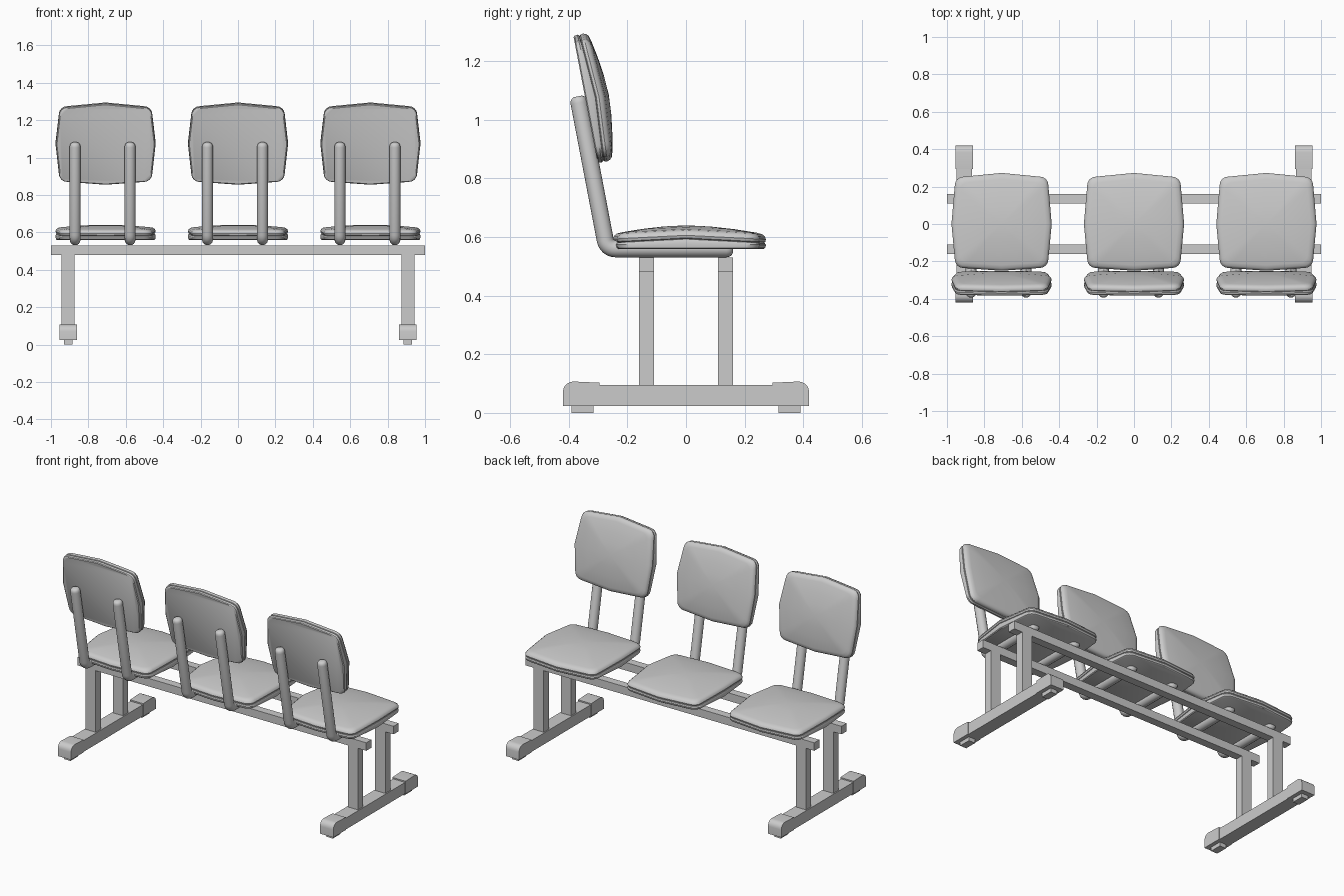
import bpy, bmesh
from math import sin, cos, tan, pi, radians
from mathutils import Matrix, Vector

if "Cube" in bpy.data.objects:
    bpy.data.objects.remove(bpy.data.objects["Cube"])

grey = bpy.data.materials.new("light grey")
grey.use_nodes = True
grey.diffuse_color = (0.6, 0.6, 0.6, 1)
grey.node_tree.nodes["Principled BSDF"].inputs["Base Color"].default_value = (0.6, 0.6, 0.6, 1)

LEAN = radians(10.8)
SPACING = 0.708


def finish(name, bm, smooth=False):
    bmesh.ops.recalc_face_normals(bm, faces=bm.faces)
    mesh = bpy.data.meshes.new(name)
    bm.to_mesh(mesh)
    bm.free()
    mesh.materials.append(grey)
    obj = bpy.data.objects.new(name, mesh)
    bpy.context.collection.objects.link(obj)
    if smooth:
        bpy.ops.object.select_all(action='DESELECT')
        obj.select_set(True)
        bpy.context.view_layer.objects.active = obj
        bpy.ops.object.shade_smooth_by_angle(angle=radians(35))
    return obj


def box(name, x, y, z):
    """Box from (min, max) pairs."""
    bm = bmesh.new()
    bmesh.ops.create_cube(bm, size=1)
    for v in bm.verts:
        v.co = [lo + (c + 0.5) * (hi - lo) for c, (lo, hi) in zip(v.co, (x, y, z))]
    return finish(name, bm)


def loft(bm, rings):
    """Skin closed rings of points and return the vertex rings."""
    loops = [[bm.verts.new(p) for p in ring] for ring in rings]
    for a, b in zip(loops, loops[1:]):
        for i in range(len(a)):
            j = (i + 1) % len(a)
            bm.faces.new((a[i], a[j], b[j], b[i]))
    return loops


def pad_outline(front, back, r=0.045, steps=5):
    """Rounded four-sided outline with slightly peaked sides."""
    w = 0.25
    mids = [(0.268, 0), (0, back), (-0.268, 0), (0, front)]
    corners = [(w, back - 0.02), (-w, back - 0.02), (-w, front + 0.015), (w, front + 0.015)]
    pts = []
    for q, (mid, (cx, cy)) in enumerate(zip(mids, corners)):
        pts.append(mid)
        ox, oy = cx - r * (1 if cx > 0 else -1), cy - r * (1 if cy > 0 else -1)
        for k in range(steps):
            a = (q + k / (steps - 1)) * pi / 2
            pts.append((ox + r * cos(a), oy + r * sin(a)))
    return pts


def cushion(name, front, back, matrix):
    """Thin shell, groove and domed pad, stacked as scaled outlines."""
    outline = pad_outline(front, back)
    # scale, height, share of the side lift
    layers = [(0.97, 0, 0), (0.99, 0.004, 0), (1, 0.014, 0.6), (0.985, 0.02, 1), (0.97, 0.021, 1),
              (0.99, 0.024, 1), (1, 0.033, 1), (0.985, 0.043, 1), (0.95, 0.051, 1),
              (0.88, 0.056, 0.9), (0.6, 0.068, 0.5), (0.3, 0.077, 0.2)]
    rings = [[(x * s, y * s, h + 0.014 * lift * (1 - abs(y) / back)) for x, y in outline]
             for s, h, lift in layers]
    bm = bmesh.new()
    loops = loft(bm, rings)
    bm.faces.new(loops[0])
    peak = bm.verts.new((0, 0, 0.081))
    for a, b in zip(loops[-1], loops[-1][1:] + loops[-1][:1]):
        bm.faces.new((a, b, peak))
    bm.transform(matrix)
    return finish(name, bm, True)


def support_tube(name, x, r=0.029, bend=0.035, sides=16):
    """Bent tube running under the seat and up behind the backrest."""
    corner = Vector((-0.27, 0.56))
    top_angle = pi / 2 + LEAN
    setback = bend * tan((pi - top_angle) / 2)
    centre = corner + Vector((setback, bend))
    tip = [(0, 0.5), (0.005, 0.78), (0.012, 0.93), (0.022, 1)]
    path = [(Vector((0.16 - d, 0.56)), pi, f) for d, f in tip]
    for k in range(7):
        a = pi + (top_angle - pi) * k / 6
        path.append((centre - bend * Vector((sin(a), -cos(a))), a, 1))
    up = Vector((cos(top_angle), sin(top_angle)))
    end = corner + up * (0.52 / cos(LEAN))
    path += [(end - up * d, top_angle, f) for d, f in reversed(tip)]
    rings = []
    for p, a, f in path:
        ring = []
        for i in range(sides):
            t = 2 * pi * i / sides
            n = p + r * f * sin(t) * Vector((-sin(a), cos(a)))
            ring.append((x + r * f * cos(t), n.x, n.y))
        rings.append(ring)
    bm = bmesh.new()
    loops = loft(bm, rings)
    bm.faces.new(loops[0])
    bm.faces.new(loops[-1])
    return finish(name, bm, True)


def foot_cap(name, x, side):
    """End cap with a rounded outer top edge."""
    r = 0.036
    profile = [(0.295, 0.024), (0.42, 0.024)]
    profile += [(0.42 - r + r * cos(a), 0.107 - r + r * sin(a))
                for a in (k * pi / 10 for k in range(6))]
    profile.append((0.295, 0.103))
    bm = bmesh.new()
    loops = loft(bm, [[(x + dx, side * y, z) for y, z in profile] for dx in (-0.046, 0.046)])
    for loop in loops:
        bm.faces.new(loop)
    return finish(name, bm, True)


# Two long beams
for label, y in (("front", -0.135), ("back", 0.135)):
    box(label + "_beam", (-1, 1), (y - 0.025, y + 0.025), (0.48, 0.53))

# Leg frames: posts, foot bar, end caps and floor pads
for label, x in (("left", 0.908), ("right", -0.908)):
    box(label + "_foot_bar", (x - 0.042, x + 0.042), (-0.3, 0.3), (0.024, 0.095))
    for end, s in (("front", -1), ("back", 1)):
        part = label + "_" + end
        box(part + "_post", (x - 0.035, x + 0.035),
            (s * 0.135 - 0.025, s * 0.135 + 0.025), (0.09, 0.485))
        foot_cap(part + "_foot_cap", x, s)
        box(part + "_floor_pad", (x - 0.022, x + 0.022),
            (s * 0.353 - 0.038, s * 0.353 + 0.038), (0, 0.03))

# Three seats, each with a backrest and a pair of tubes
back_frame = Matrix(((-1, 0, 0), (0, -sin(LEAN), cos(LEAN)), (0, cos(LEAN), sin(LEAN)))).to_4x4()
for label, x in (("right", -SPACING), ("middle", 0), ("left", SPACING)):
    cushion(label + "_seat", -0.25, 0.273, Matrix.Translation((x, 0, 0.559)))
    cushion(label + "_backrest", -0.222, 0.222,
            Matrix.Translation((x, -0.343, 1.07)) @ back_frame)
    for side, dx in (("right", -0.163), ("left", 0.131)):
        support_tube(label + "_seat_" + side + "_tube", x + dx)
